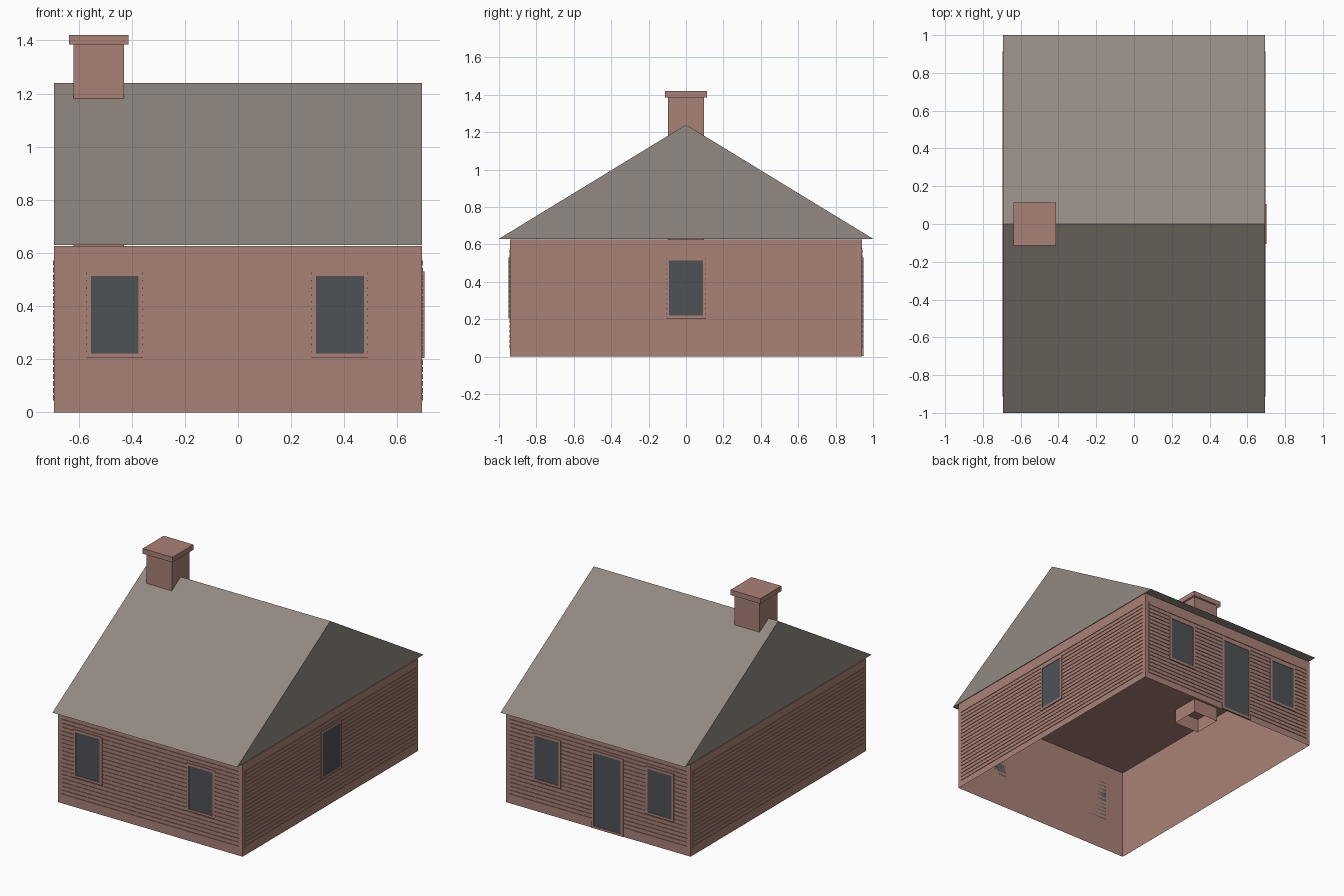
import bpy
import bmesh

cube = bpy.data.objects.get("Cube")
if cube:
    bpy.data.objects.remove(cube, do_unlink=True)


def material(name, rgb):
    mat = bpy.data.materials.new(name)
    mat.use_nodes = True
    mat.diffuse_color = (*rgb, 1)
    mat.node_tree.nodes["Principled BSDF"].inputs["Base Color"].default_value = (*rgb, 1)
    return mat


BRICK = material("brick red", (0.40, 0.22, 0.185))
ROOF = material("roof grey", (0.29, 0.25, 0.22))
GLASS = material("dark slate", (0.076, 0.084, 0.094))

HALF_X, HALF_Y, EAVES, RIDGE = 0.693, 0.94, 0.63, 1.24


def finish(name, bm, mat):
    bmesh.ops.recalc_face_normals(bm, faces=bm.faces)
    mesh = bpy.data.meshes.new(name)
    bm.to_mesh(mesh)
    bm.free()
    mesh.materials.append(mat)
    obj = bpy.data.objects.new(name, mesh)
    bpy.context.collection.objects.link(obj)
    return obj


def add_box(bm, lo, hi, open_bottom=False, open_top=False):
    verts = bmesh.ops.create_cube(bm, size=1)["verts"]
    for v in verts:
        for i in range(3):
            v.co[i] = hi[i] if v.co[i] > 0 else lo[i]
    faces = {f for v in verts for f in v.link_faces}
    unwanted = []
    for f in faces:
        z = f.calc_center_median().z
        if (open_bottom and z < lo[2] + 1e-5) or (open_top and z > hi[2] - 1e-5):
            unwanted.append(f)
    bmesh.ops.delete(bm, geom=unwanted, context="FACES")


def box(name, lo, hi, mat, **kw):
    bm = bmesh.new()
    add_box(bm, lo, hi, **kw)
    return finish(name, bm, mat)


def wall_box(bm, side, a, b, z0, z1, depth):
    """Plate on a wall, from a to b along it, standing out by depth."""
    axis, sign = side
    face = (HALF_X if axis == "x" else HALF_Y) * sign
    out = face + sign * depth
    near, far = min(face, out), max(face, out)
    if axis == "x":
        add_box(bm, (near, a, z0), (far, b, z1))
    else:
        add_box(bm, (a, near, z0), (b, far, z1))


def opening(name, side, a, b, z0, z1):
    """Raised frame around a dark panel."""
    t = 0.016
    bm = bmesh.new()
    for strip in ((a, a + t, z0, z1), (b - t, b, z0, z1),
                  (a + t, b - t, z0, z0 + t), (a + t, b - t, z1 - t, z1)):
        wall_box(bm, side, *strip, 0.009)
    finish(name + "_frame", bm, BRICK)
    bm = bmesh.new()
    wall_box(bm, side, a + t, b - t, z0 + t, z1 - t, 0.006)
    finish(name + "_panel", bm, GLASS)


FRONT, BACK, RIGHT, LEFT = ("y", -1), ("y", 1), ("x", 1), ("x", -1)

# Hollow wall shell with a ceiling and no floor
box("walls", (-HALF_X, -HALF_Y, 0), (HALF_X, HALF_Y, EAVES - 0.004), BRICK, open_bottom=True)

# Horizontal courses on all four walls
ROWS, BASE, PITCH, GAP = 20, 0.045, 0.0267, 0.007
for label, side, half in (("front", FRONT, HALF_X), ("back", BACK, HALF_X),
                          ("right", RIGHT, HALF_Y), ("left", LEFT, HALF_Y)):
    bm = bmesh.new()
    for row in range(ROWS):
        z = BASE + row * PITCH
        wall_box(bm, side, 0.026 - half, half - 0.026, z, z + PITCH - GAP, 0.004)
    finish(label + "_courses", bm, BRICK)

# Windows and door
for label, side in (("front", FRONT), ("back", BACK)):
    opening(label + "_window_a", side, -0.57, -0.358, 0.205, 0.53)
    opening(label + "_window_b", side, 0.277, 0.49, 0.205, 0.53)
opening("side_window", RIGHT, -0.106, 0.106, 0.205, 0.53)
opening("door", BACK, -0.19, 0.046, 0.003, 0.53)

# Solid gable roof
bm = bmesh.new()
profile = [bm.verts.new((-HALF_X, y, z)) for y, z in ((-1, EAVES), (1, EAVES), (0, RIDGE))]
end = bm.faces.new(profile)
swept = bmesh.ops.extrude_face_region(bm, geom=[end], use_keep_orig=True)["geom"]
bmesh.ops.translate(bm, vec=(2 * HALF_X, 0, 0),
                    verts=[g for g in swept if isinstance(g, bmesh.types.BMVert)])
finish("roof", bm, ROOF)

# Chimney shaft runs down through the ceiling, under an open-bottomed cap
box("chimney_shaft", (-0.62, -0.096, 0.53), (-0.43, 0.096, 1.39), BRICK,
    open_bottom=True, open_top=True)
box("chimney_cap", (-0.637, -0.113, 1.385), (-0.413, 0.113, 1.42), BRICK, open_bottom=True)
